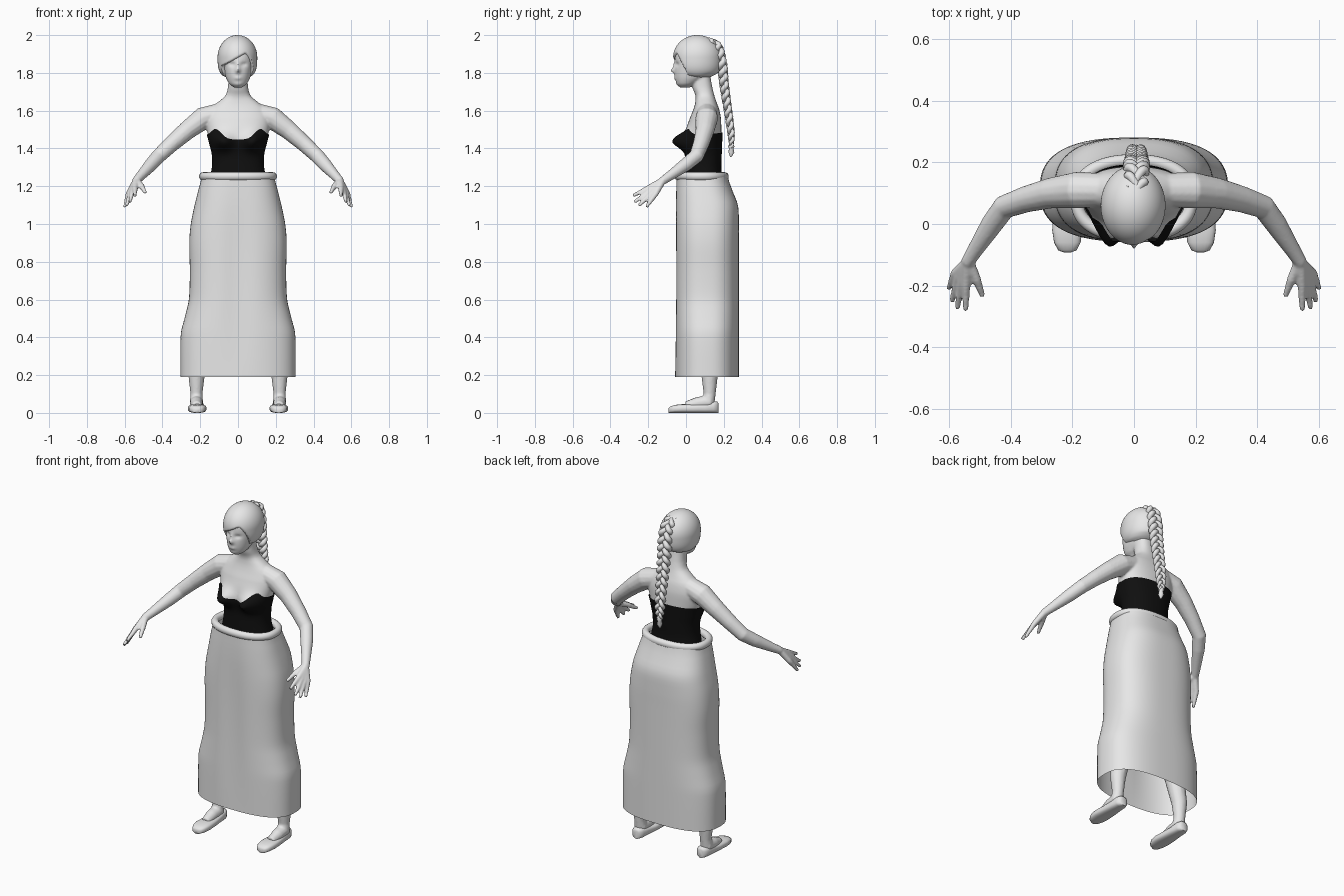
import bpy, bmesh
from math import sin, cos, pi, exp, copysign
from mathutils import Vector

cube = bpy.data.objects.get("Cube")
if cube:
    bpy.data.objects.remove(cube)


def material(name, value):
    m = bpy.data.materials.new(name)
    m.use_nodes = True
    colour = (value, value, value, 1)
    m.diffuse_color = colour
    m.node_tree.nodes["Principled BSDF"].inputs["Base Color"].default_value = colour
    return m


LIGHT = material("light grey", 0.8)
BLACK = material("black", 0.005)


def table(rows, z):
    """Smoothly interpolate the columns of rows sorted by their first value."""
    z = min(max(z, rows[0][0]), rows[-1][0])
    i = next(k for k in range(len(rows) - 1) if z <= rows[k + 1][0])
    p = [rows[min(max(i + k, 0), len(rows) - 1)] for k in (-1, 0, 1, 2)]
    t = (z - p[1][0]) / (p[2][0] - p[1][0])
    return [b + 0.5 * t * (c - a + t * (2 * a - 5 * b + 4 * c - d + t * (3 * (b - c) + d - a)))
            for a, b, c, d in list(zip(*p))[1:]]


def loft(bm, rings, caps=True, closed=False):
    vs = [[bm.verts.new(p) for p in r] for r in rings]
    n = len(vs[0])
    pairs = list(zip(vs, vs[1:])) + ([(vs[-1], vs[0])] if closed else [])
    for a, b in pairs:
        for i in range(n):
            j = (i + 1) % n
            bm.faces.new((a[i], a[j], b[j], b[i]))
    if caps and not closed:
        bm.faces.new(vs[0][::-1])
        bm.faces.new(vs[-1])


def tube(bm, path, n=14, side=1):
    """Round tube along (x, y, z, radius) points; side mirrors it in x."""
    pts = [Vector((side * p[0], p[1], p[2])) for p in path]
    rings = []
    for i, p in enumerate(pts):
        d = (pts[min(i + 1, len(pts) - 1)] - pts[max(i - 1, 0)]).normalized()
        u = d.cross(Vector((0.1, 1, 0.2))).normalized()
        v = d.cross(u)
        rings.append([p + path[i][3] * (u * cos(a) + v * sin(a))
                      for a in (2 * pi * k / n for k in range(n))])
    loft(bm, rings)


def finish(name, bm, mat, angle=1.0):
    bmesh.ops.recalc_face_normals(bm, faces=bm.faces)
    me = bpy.data.meshes.new(name)
    bm.to_mesh(me)
    bm.free()
    ob = bpy.data.objects.new(name, me)
    bpy.context.collection.objects.link(ob)
    me.materials.append(mat)
    bpy.ops.object.select_all(action="DESELECT")
    ob.select_set(True)
    bpy.context.view_layer.objects.active = ob
    bpy.ops.object.shade_smooth_by_angle(angle=angle)
    return ob


def spow(v, e):
    return copysign(abs(v) ** e, v)


def oval(z, rx, yf, yb, n=48, power=2.0):
    """Horizontal section between front yf and back yb."""
    e = 2 / power
    return [Vector((rx * spow(cos(a), e), (yf + yb) / 2 + (yb - yf) / 2 * spow(sin(a), e), z))
            for a in (2 * pi * k / n for k in range(n))]


def bump(v, x, z, wx, wz):
    return exp(-((abs(v.x) - x) / wx) ** 2 - ((v.z - z) / wz) ** 2)


# Body: torso, head, arms and hands fused into one skin
TORSO = [(0.9, .19, -.03, .22), (1.0, .2, -.03, .24), (1.12, .18, 0, .21), (1.27, .138, 0, .183),
         (1.36, .132, 0, .183), (1.44, .15, -.01, .186), (1.5, .165, 0, .187), (1.56, .17, .02, .185),
         (1.61, .15, .04, .175), (1.65, .1, .05, .16), (1.68, .066, .05, .15), (1.72, .054, .035, .14),
         (1.78, .05, .03, .13)]
HEAD = [(1.722, .022, -.03, .02), (1.74, .045, -.047, .05), (1.77, .062, -.056, .1), (1.8, .072, -.06, .14),
        (1.85, .082, -.058, .165), (1.9, .085, -.055, .17), (1.95, .075, -.04, .16), (1.985, .045, 0, .12)]


def torso_ring(z, grow=0.0, bust=0.05):
    rx, yf, yb = table(TORSO, z)
    ring = oval(z, rx + grow, yf - grow, yb + grow, 64, 2.3)
    for v in ring:
        if v.y < (yf + yb) / 2:
            v.y -= bust * bump(v, .082, 1.438, .05, .045)
    return ring


bm = bmesh.new()
loft(bm, [torso_ring(.9 + .88 * i / 60) for i in range(61)])
rings = [oval(z, *table(HEAD, z), 64, 2.2) for z in (1.722 + .263 * i / 50 for i in range(51))]
for v in (v for r in rings for v in r):
    if v.y < 0.02:
        v.y -= .02 * bump(v, 0, 1.812, .011, .014) + .01 * bump(v, 0, 1.838, .009, .025)
        v.y += .012 * bump(v, .032, 1.845, .016, .01)
        v.y -= .008 * bump(v, 0, 1.772, .02, .01) + .006 * bump(v, 0, 1.738, .02, .012)
loft(bm, rings)
ARM = [(.1, .11, 1.585, .055), (.185, .11, 1.56, .06), (.27, .1, 1.495, .05), (.35, .08, 1.425, .043),
       (.42, .055, 1.36, .039), (.46, 0, 1.315, .036), (.515, -.085, 1.255, .026), (.54, -.125, 1.228, .022)]
LEG = [(.1, .1, .95, .095), (.15, .1, .55, .065), (.2, .12, .3, .052), (.22, .125, .19, .043),
       (.22, .125, .1, .032), (.22, .115, .05, .036)]
THUMB = [(.535, -.12, 1.23, .017), (.51, -.18, 1.2, .015), (.49, -.235, 1.165, .009)]
TIPS = [(.545, -.28, 1.15), (.573, -.273, 1.115), (.59, -.25, 1.097), (.6, -.21, 1.09)]
for s in (1, -1):
    for part in (ARM, LEG, THUMB):
        tube(bm, part, side=s)
    tube(bm, [(.22, .13, .06, .036), (.22, .06, .05, .034), (.218, 0, .035, .026)], side=s)
    for i, tip in enumerate(TIPS):
        k = i / 3
        tube(bm, [(.54, -.125, 1.228, .019), (.545 + .035 * k, -.2 + .04 * k, 1.19 - .03 * k, .015),
                  (*tip, .009)], side=s)
body = finish("body", bm, LIGHT)
rm = body.modifiers.new("fuse", "REMESH")
rm.mode = "VOXEL"
rm.voxel_size = 0.006
rm.use_smooth_shade = True
sm = body.modifiers.new("soften", "SMOOTH")
sm.iterations = 4

# Strapless bodice with a sweetheart neckline
bm = bmesh.new()
rows = 24
rings = [[None] * 64 for _ in range(rows + 1)]
for k in range(64):
    a = 2 * pi * k / 64
    x, front = abs(.165 * cos(a)), max(0, -sin(a))
    top = 1.472 + .012 * max(0, sin(a))
    if front:
        top += -.025 * front ** 4 + .04 * exp(-((x - .105) / .035) ** 2)
    for r in range(rows + 1):
        rings[r][k] = torso_ring(1.18 + (top - 1.18) * r / rows, .006, .068)[k]
loft(bm, rings, caps=False)
finish("bodice", bm, BLACK)

# Long skirt, open at both ends
SKIRT = [(.19, .305, -.058, .28), (.42, .303, -.058, .28), (.5, .283, -.058, .28), (.6, .26, -.058, .28),
         (.75, .255, -.058, .28), (.9, .258, -.058, .28), (1.0, .25, -.058, .28), (1.1, .23, -.057, .275),
         (1.18, .21, -.054, .245), (1.25, .193, -.05, .222)]
bm = bmesh.new()
rings = []
for i in range(41):
    z = .19 + 1.06 * i / 40
    ring = oval(z, *table(SKIRT, z), 72, 2.6)
    for v in ring:
        if v.y < .05:
            v.y += .012 * exp(-(v.x / .07) ** 2) * sin(pi * i / 40)
    rings.append(ring)
loft(bm, rings, caps=False)
finish("skirt", bm, LIGHT)

# Rolled waistband
bm = bmesh.new()
rings = []
for k in range(16):
    a = 2 * pi * k / 16
    c = .02 * cos(a)
    rings.append(oval(1.252 + .022 * sin(a), .186 + c, -.04 - c, .206 + c, 64, 2.3))
loft(bm, rings, closed=True)
finish("waistband", bm, LIGHT, 1.5)

# Flat slip-on shoes
SHOE = [(-.092, .012, .025), (-.085, .03, .033), (-.06, .043, .042), (-.02, .049, .046), (.04, .045, .046),
        (.1, .039, .052), (.145, .037, .06), (.165, .028, .06), (.172, .014, .05)]
for s, side in ((1, "left"), (-1, "right")):
    bm = bmesh.new()
    loft(bm, [[Vector((s * (.216 + w * spow(cos(a), .7)), y, h / 2 + h / 2 * spow(sin(a), .7)))
               for a in (2 * pi * k / 24 for k in range(24))] for y, w, h in SHOE])
    finish(side + "_shoe", bm, LIGHT)

# Hair cap, tucked under the skin around the face opening
bm = bmesh.new()
bmesh.ops.create_uvsphere(bm, u_segments=80, v_segments=60, radius=1)
for v in bm.verts:
    c = v.co.copy()
    if c.z < 0:
        wide = (1 - abs(c.z) ** 3) ** (1 / 3) / max((1 - c.z ** 2) ** .5, .05)
        c.x, c.y = c.x * min(wide, 1.35), c.y * min(wide, 1.2)
    p = Vector((-.003 + .105 * c.x, .06 + .128 * c.y, 1.883 + .117 * c.z))
    fringe = 1.885 + .55 * p.x - 3 * max(0, p.x - .03) ** 2
    open_face = min(max(min((fringe - p.z) / .015, (-.012 - p.y + (1.83 - p.z) * .5) / .015), 0), 1)
    p = p.lerp(Vector((0, .06, 1.88)), .3 * open_face)
    v.co = p
finish("hair", bm, LIGHT)

# Three-strand braid down the back
BRAID = [(0, .11, 1.975, .024), (.1, .165, 1.945, .027), (.25, .19, 1.85, .029), (.4, .2, 1.755, .027),
         (.55, .213, 1.66, .025), (.7, .228, 1.565, .023), (.85, .239, 1.47, .02), (1, .24, 1.405, .011)]
bm = bmesh.new()
for strand in range(3):
    path = []
    for i in range(121):
        y, z, w = table(BRAID, i / 120)
        t = 2 * pi * (5 * i / 120 + strand / 3)
        path.append((.008 + w * sin(t), y + .45 * w * sin(2 * t), z, .55 * w))
    tube(bm, path, 10)
tube(bm, [(.008, .24, 1.425, .01), (.008, .24, 1.41, .017), (.008, .24, 1.4, .012),
          (.008, .24, 1.38, .016), (.008, .237, 1.355, .004)], 12)
finish("braid", bm, LIGHT)
